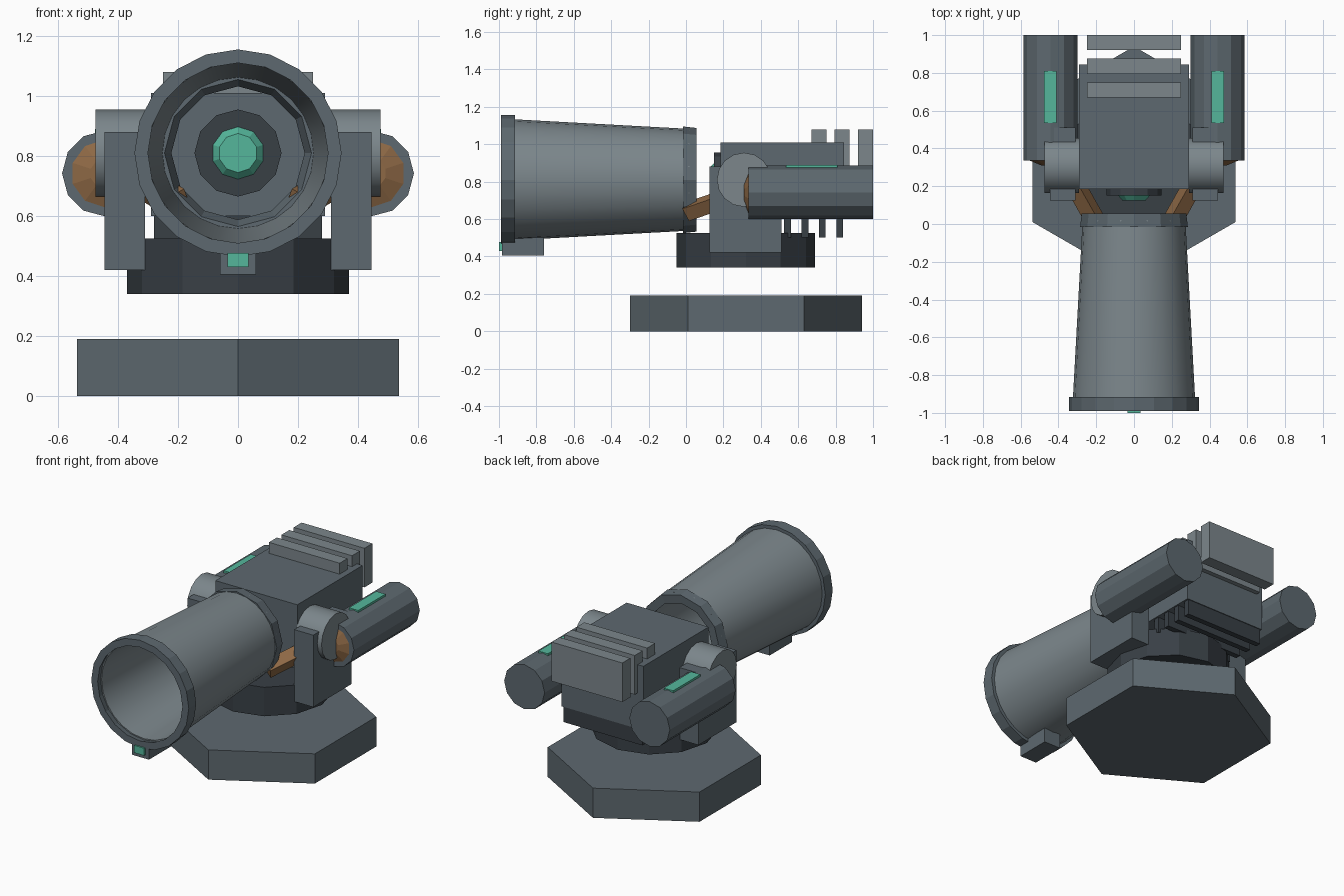
import bpy, bmesh
from math import pi, sin, cos, radians
from mathutils import Vector, Matrix

if "Cube" in bpy.data.objects:
    bpy.data.objects.remove(bpy.data.objects["Cube"])


def mat(name, col):
    m = bpy.data.materials.new(name)
    m.diffuse_color = (*col, 1)
    m.use_nodes = True
    m.node_tree.nodes["Principled BSDF"].inputs["Base Color"].default_value = m.diffuse_color
    return m


STEEL = mat("steel", (0.11, 0.14, 0.16))
LIGHT = mat("light_steel", (0.20, 0.24, 0.26))
DARK = mat("dark_metal", (0.04, 0.05, 0.06))
TEAL = mat("teal_glow", (0.09, 0.47, 0.33))
BRONZE = mat("bronze", (0.27, 0.14, 0.06))


def finish(name, bm, m, smooth=False):
    bmesh.ops.recalc_face_normals(bm, faces=bm.faces)
    me = bpy.data.meshes.new(name)
    bm.to_mesh(me)
    bm.free()
    ob = bpy.data.objects.new(name, me)
    bpy.context.collection.objects.link(ob)
    me.materials.append(m)
    if smooth:
        bpy.context.view_layer.objects.active = ob
        ob.select_set(True)
        bpy.ops.object.shade_smooth_by_angle(angle=radians(25))
        ob.select_set(False)
    return ob


def box(name, x, y, z, m):
    """Box from (min, max) ranges on each axis."""
    bm = bmesh.new()
    bmesh.ops.create_cube(bm, size=1)
    for v in bm.verts:
        v.co = [r[0] + (c + 0.5) * (r[1] - r[0]) for r, c in zip((x, y, z), v.co)]
    return finish(name, bm, m)


def prism(name, axis, centre, r1, r2, length, n, m, spin=0.0, smooth=False):
    """Cylinder or cone starting at centre and running along +axis."""
    bm = bmesh.new()
    bmesh.ops.create_cone(bm, cap_ends=True, segments=n, radius1=r1, radius2=r2, depth=length)
    rot = Vector((0, 0, 1)).rotation_difference(Vector(axis)).to_matrix().to_4x4()
    bm.transform(Matrix.Translation(centre) @ rot @ Matrix.Translation((0, 0, length / 2))
                 @ Matrix.Rotation(spin, 4, 'Z'))
    return finish(name, bm, m, smooth)


def lathe(name, profile, n, m, zc=0.81, smooth=False):
    """Closed (radius, y) profile turned about the barrel axis."""
    bm = bmesh.new()
    rings = [[bm.verts.new((r * sin(2 * pi * i / n), y, zc + r * cos(2 * pi * i / n)))
              for r, y in profile] for i in range(n)]
    k = len(profile)
    for i in range(n):
        a, b = rings[i], rings[(i + 1) % n]
        for j in range(k):
            bm.faces.new((a[j], b[j], b[(j + 1) % k], a[(j + 1) % k]))
    return finish(name, bm, m, smooth)


# Base and turntable
UP, FWD = (0, 0, 1), (0, 1, 0)
prism("hex_base", UP, (0, 0.32, 0), 0.62, 0.62, 0.19, 6, STEEL)
prism("turntable", UP, (0, 0.32, 0.34), 0.37, 0.37, 0.185, 12, DARK)

# Body with cooling plates above and ribs below
box("body", (-0.29, 0.29), (0.185, 0.845), (0.6, 1.01), STEEL)
for i in range(3):
    y = 0.67 + 0.125 * i
    box(f"cooling_plate_{i + 1}", (-0.25, 0.25), (y, y + 0.08), (0.83, 1.08), LIGHT)
for i in range(4):
    y = 0.525 + 0.093 * i
    box(f"under_rib_{i + 1}", (-0.28, 0.28), (y, y + 0.036), (0.5, 0.61), DARK)

# Emitter on the body's front face
prism("emitter_housing", FWD, (0, 0.15, 0.81), 0.145, 0.145, 0.05, 12, DARK)
prism("emitter_lens", FWD, (0, 0.125, 0.81), 0.065, 0.092, 0.03, 10, TEAL)

# Barrel: tapered tube, muzzle ring, breech ring
lathe("barrel", [(0.325, -0.95), (0.272, 0.02), (0.25, 0.02), (0.30, -0.95)], 24, LIGHT, smooth=True)
lathe("muzzle_ring", [(0.345, -0.99), (0.345, -0.915), (0.315, -0.915), (0.30, -0.99)], 20, STEEL)
lathe("breech_ring", [(0.285, -0.015), (0.277, 0.055), (0.222, 0.05), (0.245, -0.015)], 12, STEEL)

# Sight under the muzzle
box("sight", (-0.06, 0.06), (-0.985, -0.76), (0.405, 0.5), STEEL)
box("sight_lens", (-0.035, 0.035), (-1.0, -0.98), (0.43, 0.477), TEAL)

# Mirrored side parts
for s, side in ((-1, "left"), (1, "right")):
    def span(a, b):
        return tuple(sorted((s * a, s * b)))
    box(f"{side}_bracket", span(0.31, 0.445), (0.125, 0.51), (0.42, 0.88), STEEL)
    prism(f"{side}_trunnion", (s, 0, 0), (s * 0.29, 0.31, 0.81), 0.145, 0.145, 0.185, 16, LIGHT,
          smooth=True)
    prism(f"{side}_tank", FWD, (s * 0.443, 0.335, 0.742), 0.143, 0.143, 0.665, 12, STEEL)
    prism(f"{side}_tank_cap", FWD, (s * 0.443, 0.31, 0.742), 0.05, 0.118, 0.027, 10, BRONZE)
    box(f"{side}_tank_light", span(0.41, 0.476), (0.535, 0.81), (0.86, 0.89), TEAL)
    # Strut from the breech ring back to the bracket
    a, b = Vector((s * 0.20, 0.01, 0.64)), Vector((s * 0.33, 0.24, 0.72))
    prism(f"{side}_strut", (b - a).normalized(), a, 0.055, 0.055, (b - a).length, 4, BRONZE,
          spin=pi / 4)
